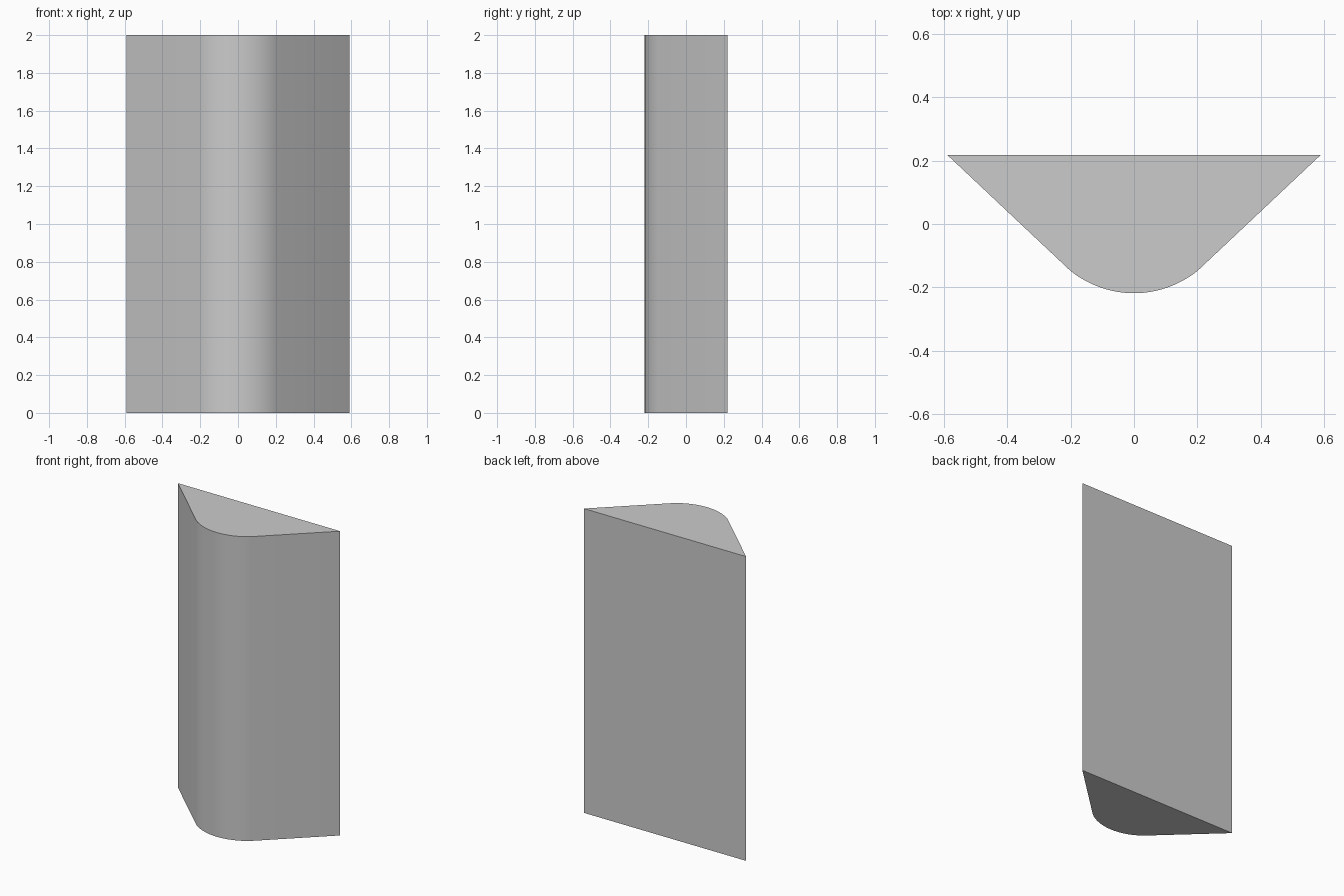
import bpy, bmesh, math

cube = bpy.data.objects.get("Cube")
if cube:
    bpy.data.objects.remove(cube, do_unlink=True)

HALF_W, HALF_D, HEIGHT = 0.59, 0.2185, 2.0
ARC_W, ARC_RISE, STEPS = 0.2, 0.07, 16

# Plain grey material
grey = bpy.data.materials.new("plain_grey")
grey.use_nodes = True
colour = (0.6, 0.6, 0.6, 1)
grey.diffuse_color = colour
grey.node_tree.nodes["Principled BSDF"].inputs["Base Color"].default_value = colour

# Wedge profile: flat back, slanted sides, rounded nose
radius = (ARC_W ** 2 + ARC_RISE ** 2) / (2 * ARC_RISE)
sweep = math.asin(ARC_W / radius)
profile = [(HALF_W, HALF_D), (-HALF_W, HALF_D)]
for i in range(STEPS + 1):
    a = sweep * (2 * i / STEPS - 1)
    profile.append((radius * math.sin(a), radius * (1 - math.cos(a)) - HALF_D))

# Extrude the profile into an upright block
bm = bmesh.new()
base = bm.faces.new([bm.verts.new((x, y, 0)) for x, y in profile])
top = bmesh.ops.extrude_face_region(bm, geom=[base], use_keep_orig=True)["geom"]
bmesh.ops.translate(bm, vec=(0, 0, HEIGHT),
                    verts=[v for v in top if isinstance(v, bmesh.types.BMVert)])
bmesh.ops.recalc_face_normals(bm, faces=bm.faces)
mesh = bpy.data.meshes.new("rounded_wedge_block")
bm.to_mesh(mesh)
bm.free()
mesh.materials.append(grey)
block = bpy.data.objects.new("rounded_wedge_block", mesh)
bpy.context.collection.objects.link(block)

# Smooth the nose, keep the block edges sharp
bpy.context.view_layer.objects.active = block
block.select_set(True)
bpy.ops.object.shade_smooth_by_angle(angle=math.radians(30))
